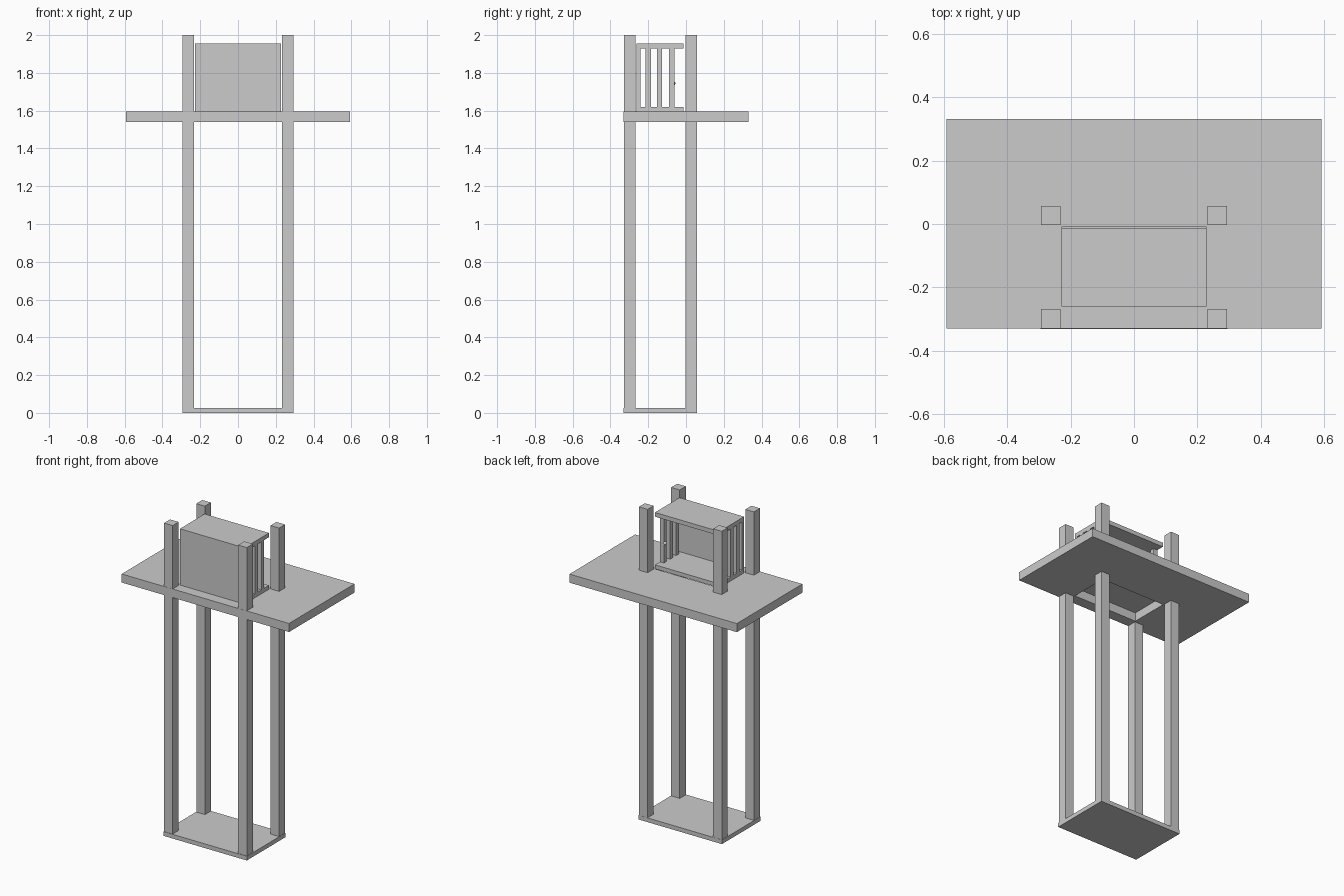
import bpy, bmesh

if "Cube" in bpy.data.objects:
    bpy.data.objects.remove(bpy.data.objects["Cube"])


def mesh_object(name, bm):
    bmesh.ops.recalc_face_normals(bm, faces=bm.faces)
    mesh = bpy.data.meshes.new(name)
    bm.to_mesh(mesh)
    bm.free()
    obj = bpy.data.objects.new(name, mesh)
    bpy.context.collection.objects.link(obj)
    return obj


def box(name, x, y, z):
    """Box from (min, max) ranges on each axis."""
    bm = bmesh.new()
    bmesh.ops.create_cube(bm, size=1)
    for v in bm.verts:
        for i, (lo, hi) in enumerate((x, y, z)):
            v.co[i] = lo if v.co[i] < 0 else hi
    return mesh_object(name, bm)


def frame(name, outer, inner, z):
    """Slab with a rectangular opening; rectangles are (x0, x1, y0, y1)."""
    bm = bmesh.new()

    def ring(r):
        x0, x1, y0, y1 = r
        return [bm.verts.new((px, py, z[0])) for px, py in
                ((x0, y0), (x1, y0), (x1, y1), (x0, y1))]

    a, b = ring(outer), ring(inner)
    faces = [bm.faces.new((a[i], a[(i + 1) % 4], b[(i + 1) % 4], b[i])) for i in range(4)]
    new = bmesh.ops.extrude_face_region(bm, geom=faces, use_keep_orig=True)["geom"]
    for v in new:
        if isinstance(v, bmesh.types.BMVert):
            v.co.z = z[1]
    return mesh_object(name, bm)


# Base board and table top with an opening under the cabinet
box("base_board", (-0.295, 0.295), (-0.332, 0.058), (0, 0.027))
frame("table_top", (-0.592, 0.592, -0.33, 0.332), (-0.228, 0.228, -0.26, -0.01), (1.54, 1.595))

# Four tall posts through the table top
for sx, side in ((-1, "left"), (1, "right")):
    xr = sorted((sx * 0.232, sx * 0.293))
    box(f"front_post_{side}", xr, (-0.329, -0.268), (0.027, 2))
    box(f"back_post_{side}", xr, (-0.003, 0.057), (0.027, 2))

# Cabinet: floor, roof and solid front panel, open at the back
box("cabinet_floor", (-0.228, 0.228), (-0.259, -0.012), (1.595, 1.62))
box("cabinet_roof", (-0.228, 0.228), (-0.259, -0.012), (1.928, 1.955))
box("cabinet_front_panel", (-0.228, 0.228), (-0.261, -0.242), (1.595, 1.955))

# Upright slats on both sides of the cabinet
for sx, side in ((-1, "left"), (1, "right")):
    for i, y in enumerate((-0.2, -0.14, -0.076)):
        box(f"slat_{side}_{i + 1}", sorted((sx * 0.2, sx * 0.228)),
            (y - 0.014, y + 0.014), (1.62, 1.928))

# Small knob on the rearmost right slat
bm = bmesh.new()
bmesh.ops.create_uvsphere(bm, u_segments=12, v_segments=8, radius=0.011)
bmesh.ops.translate(bm, verts=bm.verts, vec=(0.195, -0.067, 1.745))
for f in bm.faces:
    f.smooth = True
mesh_object("knob", bm)
